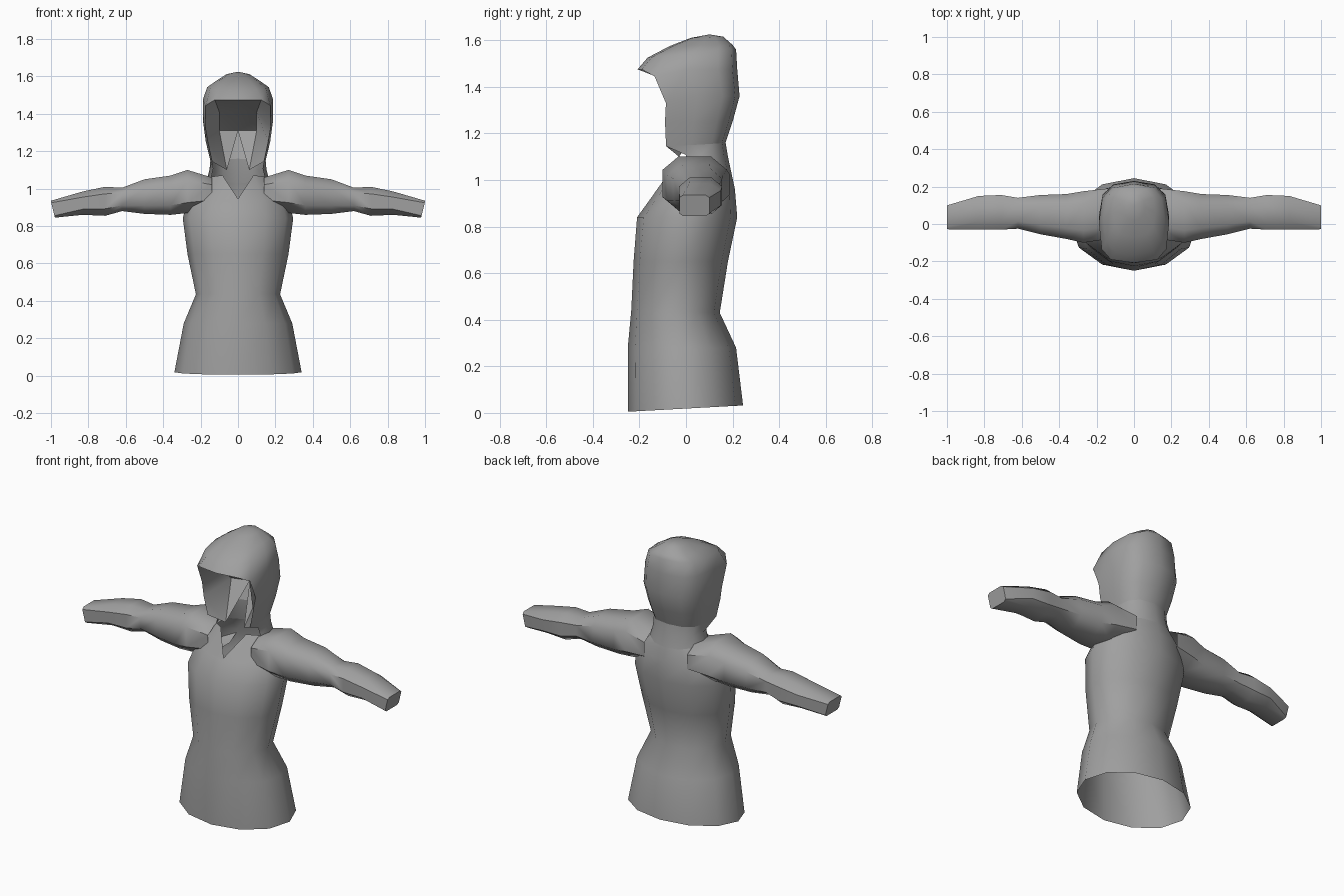
import bpy, bmesh, math

if "Cube" in bpy.data.objects:
    bpy.data.objects.remove(bpy.data.objects["Cube"])

N = 12
grey = bpy.data.materials.new("cloth_grey")
grey.diffuse_color = (0.35, 0.35, 0.35, 1)
grey.use_nodes = True
grey.node_tree.nodes["Principled BSDF"].inputs["Base Color"].default_value = grey.diffuse_color


def power(v, e):
    return math.copysign(abs(v) ** e, v)


def ring(w, yf, yb, zf, zb, ef=1.0, eb=1.0):
    """Horizontal ring, index 0 at the front centre, z tilting front to back."""
    cy, b, pts = (yf + yb) / 2, (yb - yf) / 2, []
    for i in range(N):
        a = 2 * math.pi * i / N
        s, c = math.sin(a), math.cos(a)
        e = ef if c > 1e-6 else eb
        pts.append((w * power(s, e), cy - b * power(c, e),
                    (zf + zb) / 2 + (zf - zb) / 2 * c))
    return pts


def make(name, rows, faces, angle=50):
    verts = [p for r in rows for p in r]
    bm = bmesh.new()
    vs = [bm.verts.new(p) for p in verts]
    for f in faces:
        bm.faces.new([vs[i] for i in f])
    bmesh.ops.recalc_face_normals(bm, faces=bm.faces)
    me = bpy.data.meshes.new(name)
    bm.to_mesh(me)
    bm.free()
    ob = bpy.data.objects.new(name, me)
    bpy.context.collection.objects.link(ob)
    me.materials.append(grey)
    bpy.ops.object.select_all(action='DESELECT')
    ob.select_set(True)
    bpy.context.view_layer.objects.active = ob
    bpy.ops.object.shade_smooth_by_angle(angle=math.radians(angle))
    return ob


def loft(rows, skip=lambda r, i: False):
    n = len(rows[0])
    return [(r * n + i, r * n + (i + 1) % n, (r + 1) * n + (i + 1) % n, (r + 1) * n + i)
            for r in range(len(rows) - 1) for i in range(n) if not skip(r, i)]


# Jacket body, open at the hem, with a V notch at the throat
body = [ring(*r) for r in [
    (.34, -.25, .245, .005, .032),
    (.29, -.25, .215, .28, .28),
    (.225, -.235, .145, .44, .43),
    (.27, -.225, .18, .65, .65),
    (.295, -.21, .22, .84, .84),
    (.27, -.135, .21, .94, .96)]]
collar = ring(.165, -.06, .195, 1.075, 1.03)
collar[0] = (0, -.135, .945)
body[-1][0] = (0, -.145, .93)
body.append(collar)
make("jacket_body", body, loft(body))

# Hood bottom to collar, open at the front
hood = [ring(*r) for r in [
    (.148, -.125, .17, 1.14, 1.16, .45, .75),
    (.172, -.135, .20, 1.25, 1.25, .45, .75),
    (.187, -.135, .23, 1.36, 1.36, .45, .75),
    (.188, -.208, .22, 1.475, 1.475, .6, .7),
    (.165, -.165, .215, 1.525, 1.56, .7, .75),
    (.115, -.07, .20, 1.575, 1.58, .8, .8),
    (.06, .02, .16, 1.61, 1.615)]]
for r in hood[2:4]:                       # brim sides droop toward the cheeks
    for i in (2, 10):
        x, y, z = r[i]
        r[i] = (x, y, z - .03)
front = (10, 11, 0, 1)
neck = [collar, ring(.152, -.06, .18, 1.11, 1.10), hood[0]]
make("neck", neck, loft(neck, lambda r, i: i in front))

# Hood shell with a face opening and a closed crown
top = len(hood) * N
faces = loft(hood, lambda r, i: r < 3 and i in front)
faces += [(top - N + i, top - N + (i + 1) % N, top) for i in range(N)]
make("hood", hood + [[(0, .1, 1.625)]], faces)

# Hood lining, hollow in the middle and parted below
brim = [hood[3][i] for i in (10, 11, 0, 1, 2)]
L, R = 10, 2
rows = [brim,
        [hood[2][L], (-.10, -.04, 1.41), (0, -.03, 1.42), (.10, -.04, 1.41), hood[2][R]],
        [hood[1][L], (-.10, .08, 1.31), (0, .11, 1.31), (.10, .08, 1.31), hood[1][R]],
        [hood[0][L], (-.06, -.03, 1.10), (0, .11, 1.31), (.06, -.03, 1.10), hood[0][R]]]
faces = [(r * 5 + i, r * 5 + i + 1, r * 5 + i + 6, r * 5 + i + 5)
         for r in range(2) for i in range(4)]
faces += [(10, 11, 16, 15), (11, 12, 16), (12, 13, 18), (13, 14, 19, 18)]
make("hood_lining", rows, faces, 35)

# Sleeves: x, y range, z range, cuff slant
SLEEVE = [(.14, -.08, .19, .90, 1.06), (.27, -.10, .175, .87, 1.10),
          (.36, -.08, .16, .86, 1.07), (.50, -.055, .155, .865, 1.05),
          (.62, -.025, .14, .88, 1.005), (.71, -.03, .155, .855, 1.01),
          (.83, -.03, .15, .86, .985), (.99, -.028, .10, .845, .935)]
for side, label in ((1, "left"), (-1, "right")):
    rows = []
    for k, (x, y0, y1, z0, z1) in enumerate(SLEEVE):
        sec = []
        for j in range(8):
            a = math.pi * (j + .5) / 4
            e = .3 if k == 7 else .75
            c, s = power(math.cos(a), e) / .924 ** e, power(math.sin(a), e) / .924 ** e
            slant = .011 * s if k == 7 else 0
            sec.append((side * (x + slant), (y0 + y1) / 2 + (y1 - y0) / 2 * c,
                        (z0 + z1) / 2 + (z1 - z0) / 2 * s))
        rows.append(sec)
    make(label + "_sleeve", rows, loft(rows) + [tuple(range(56, 64))])
